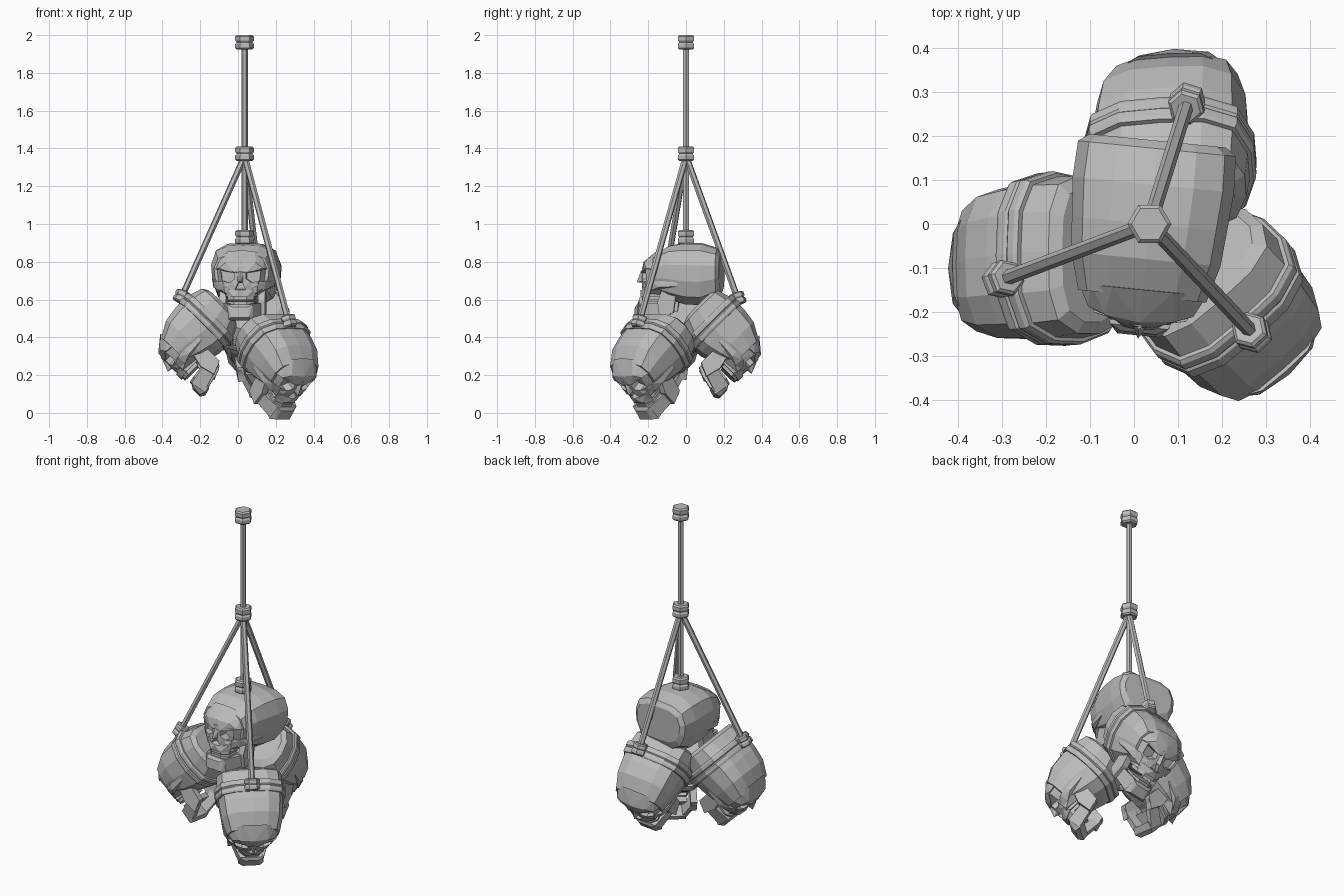
import bpy
import bmesh
import math
from mathutils import Matrix, Vector

if "Cube" in bpy.data.objects:
    bpy.data.objects.remove(bpy.data.objects["Cube"], do_unlink=True)

bone = bpy.data.materials.new("plain_grey")
bone.use_nodes = True
GREY = (0.5, 0.5, 0.5, 1)
bone.diffuse_color = GREY
bone.node_tree.nodes["Principled BSDF"].inputs["Base Color"].default_value = GREY


def place(name, mesh, matrix=Matrix()):
    obj = bpy.data.objects.new(name, mesh)
    bpy.context.collection.objects.link(obj)
    obj.matrix_world = matrix
    return obj


def finish(name, bm):
    bmesh.ops.recalc_face_normals(bm, faces=bm.faces)
    mesh = bpy.data.meshes.new(name)
    bm.to_mesh(mesh)
    bm.free()
    mesh.materials.append(bone)
    return mesh


def hull(name, points, split=False):
    """Faceted solid around mirrored points; split gives one solid per side."""
    bm = bmesh.new()
    groups = [[1], [-1]] if split else [[1, -1]]
    for signs in groups:
        verts = [bm.verts.new((s * x, y, z)) for s in signs for x, y, z in points]
        bmesh.ops.convex_hull(bm, input=verts)
    bmesh.ops.delete(bm, geom=[v for v in bm.verts if not v.link_faces], context='VERTS')
    bmesh.ops.remove_doubles(bm, verts=bm.verts, dist=0.0005)
    bmesh.ops.dissolve_limit(bm, angle_limit=0.05, verts=bm.verts, edges=bm.edges)
    return finish(name, bm)


def loft(name, rings, caps=True):
    bm = bmesh.new()
    loops = [[bm.verts.new(p) for p in ring] for ring in rings]
    n = len(loops[0])
    for a, b in zip(loops, loops[1:]):
        for i in range(n):
            j = (i + 1) % n
            bm.faces.new((a[i], a[j], b[j], b[i]))
    if caps:
        bm.faces.new(loops[0])
        bm.faces.new(loops[-1])
    return finish(name, bm)


# Outline of the head seen from the front
HALF = [(0, 1), (.5, .97), (.86, .76), (1, .28), (.97, -.25), (.8, -.75), (.45, -1)]
OUTLINE = HALF + [(0, -1)] + [(-x, z) for x, z in HALF[:0:-1]]


def section(y, wide, top, bottom, grow=1.0):
    mid, half = (top + bottom) / 2, (top - bottom) / 2
    return [(x * wide * grow, y, mid + z * half * grow) for x, z in OUTLINE]


def carve(mesh, cutters):
    obj = place("carving", mesh)
    helpers = [place("cutter", c) for c in cutters]
    for helper in helpers:
        helper.hide_render = True
        mod = obj.modifiers.new("cut", 'BOOLEAN')
        mod.operation, mod.object, mod.solver = 'DIFFERENCE', helper, 'EXACT'
    graph = bpy.context.evaluated_depsgraph_get()
    result = bpy.data.meshes.new_from_object(obj.evaluated_get(graph))
    for o in helpers + [obj]:
        bpy.data.objects.remove(o, do_unlink=True)
    return result


# Skull parts, facing -y with the middle of the head at the origin
cranium = loft("cranium", [section(*s) for s in (
    (.19, .155, .135, -.06), (.172, .18, .162, -.1), (.09, .184, .188, -.14),
    (0, .177, .19, -.135), (-.08, .17, .178, -.11), (-.165, .146, .13, -.07))])
forehead = hull("forehead", [
    (.148, -.145, .05), (.12, -.2, .055), (.03, -.235, .035), (0, -.23, .025),
    (.08, -.215, .085), (0, -.225, .09), (.118, -.15, .112), (.07, -.15, .146), (0, -.15, .15)])
sockets = hull("sockets", [(x, y, z) for y in (-.3, -.18) for x, z in (
    (.03, .03), (.03, 0), (.06, -.02), (.1, -.01), (.108, .05))], split=True)
nostril = hull("nostril", [(x, y, z) for y in (-.3, -.2)
                           for x, z in ((.008, -.015), (.03, -.06), (0, -.066))])
face = carve(hull("face", [
    (.13, -.165, .055), (.105, -.212, .055), (0, -.235, .06), (.125, -.15, -.05),
    (.085, -.205, -.075), (0, -.238, -.075), (.11, -.08, .03), (.09, -.08, -.09)]),
    [sockets, nostril])
nose = hull("nose_bridge", [(.022, -.22, .04), (0, -.24, .04), (.018, -.225, -.012),
                            (0, -.262, -.018), (.01, -.225, -.022)])
cheeks = hull("cheekbones", [
    (.055, -.222, -.022), (.13, -.18, -.012), (.152, -.13, -.012), (.154, -.13, -.045),
    (.065, -.225, -.045), (.12, -.175, -.062), (.165, -.03, -.015), (.165, -.03, -.04),
    (.09, -.16, -.03)], split=True)
maxilla = hull("upper_jaw", [(.07, -.215, -.055), (0, -.242, -.06), (.082, -.195, -.095),
                             (.035, -.238, -.095), (.085, -.1, -.095), (.09, -.1, -.05)])


def teeth(name, low, high):
    return hull(name, [(x, y, z) for z in (low, high)
                       for x, y in ((.072, -.13), (.07, -.2), (.034, -.23))])


upper_teeth = teeth("upper_teeth", -.112, -.09)
lower_teeth = teeth("lower_teeth", -.15, -.12)
ramus = hull("jaw_hinges", [(x, y, z) for x in (.085, .122) for y, z in (
    (-.035, -.03), (-.11, -.04), (-.055, -.18), (-.13, -.205), (-.14, -.12))], split=True)
jaw_sides = hull("jaw_sides", [
    (.122, -.08, -.13), (.122, -.07, -.19), (.066, -.235, -.132), (.066, -.232, -.215),
    (.095, -.08, -.13), (.095, -.07, -.19), (.045, -.2, -.132), (.045, -.2, -.21)], split=True)
chin = hull("chin", [(.066, -.234, -.135), (.04, -.248, -.15), (.048, -.254, -.205),
                     (.07, -.23, -.22), (.065, -.19, -.215), (.06, -.195, -.135)])
band = loft("head_band", [section(.07 + y, .184, .188, -.138, g) for y, g in (
    (-.035, .97), (-.035, 1.04), (-.025, 1.065), (-.006, 1.065), (0, 1.04),
    (.006, 1.07), (.025, 1.07), (.035, 1.04), (.035, .95))], caps=False)

# Knot and rope, both six-sided
def hexagon(r, z):
    return [(r * math.cos(i * math.pi / 3), r * math.sin(i * math.pi / 3), z) for i in range(6)]


knot = loft("knot", [hexagon(r, z) for r, z in (
    (.041, -.038), (.05, -.03), (.05, -.01), (.042, 0), (.05, .01), (.05, .03), (.041, .038))])
cord = loft("cord", [hexagon(.017, 0), hexagon(.017, 1)])


def rope(name, start, end):
    axis = Vector(end) - Vector(start)
    turn = axis.to_track_quat('Z', 'Y').to_matrix().to_4x4()
    place(name, cord, Matrix.Translation(start) @ turn @ Matrix.Diagonal((1, 1, axis.length, 1)))
    return turn


HEAD = dict(cranium=cranium, forehead=forehead, face=face, nose_bridge=nose, cheekbones=cheeks,
            upper_jaw=maxilla, upper_teeth=upper_teeth)
JAW = dict(lower_teeth=lower_teeth, jaw_hinges=ramus, jaw_sides=jaw_sides, chin=chin)
HINGE = Vector((0, -.05, -.04))


def turned(degrees, axis):
    return Matrix.Rotation(math.radians(degrees), 4, axis)


def skull(name, centre, facing, pitch=0, roll=0, gape=0):
    yaw = math.degrees(math.atan2(facing[0], -facing[1]))
    m = Matrix.Translation(centre) @ turned(yaw, 'Z') @ turned(pitch, 'X') @ turned(roll, 'Y')
    swing = m @ Matrix.Translation(HINGE) @ turned(gape, 'X') @ Matrix.Translation(-HINGE)
    for part, mesh in HEAD.items():
        place(name + "_" + part, mesh, m)
    for part, mesh in JAW.items():
        place(name + "_" + part, mesh, swing)
    return m


# Main rope and upper skull
X = .035
rope("main_rope", (X, 0, .9), (X, 0, 1.98))
for label, height in (("top", 1.962), ("middle", 1.372), ("upper_skull", .93)):
    place(label + "_knot", knot, Matrix.Translation((X, 0, height)))
skull("upper_skull", (X, 0, .71), (-.1, -1))

# Three lower skulls, each slung by a band and a rope tied off the crown
for name, centre, facing, roll, gape in (
        ("right_skull", (-.2, -.09, .415), (-1, -.12), -10, 7),
        ("left_skull", (.205, -.175, .288), (.66, -.75), 0, -3),
        ("back_skull", (.09, .175, .405), (.07, 1), 10, 7)):
    m = skull(name, centre, facing, 45, roll, gape)
    place(name + "_band", band, m)
    tie = m @ Vector((-.006 * roll, .07, .205))
    turn = rope(name + "_rope", tie, (X, 0, 1.36))
    place(name + "_knot", knot, Matrix.Translation(tie) @ turn @ Matrix.Scale(.85, 4))
